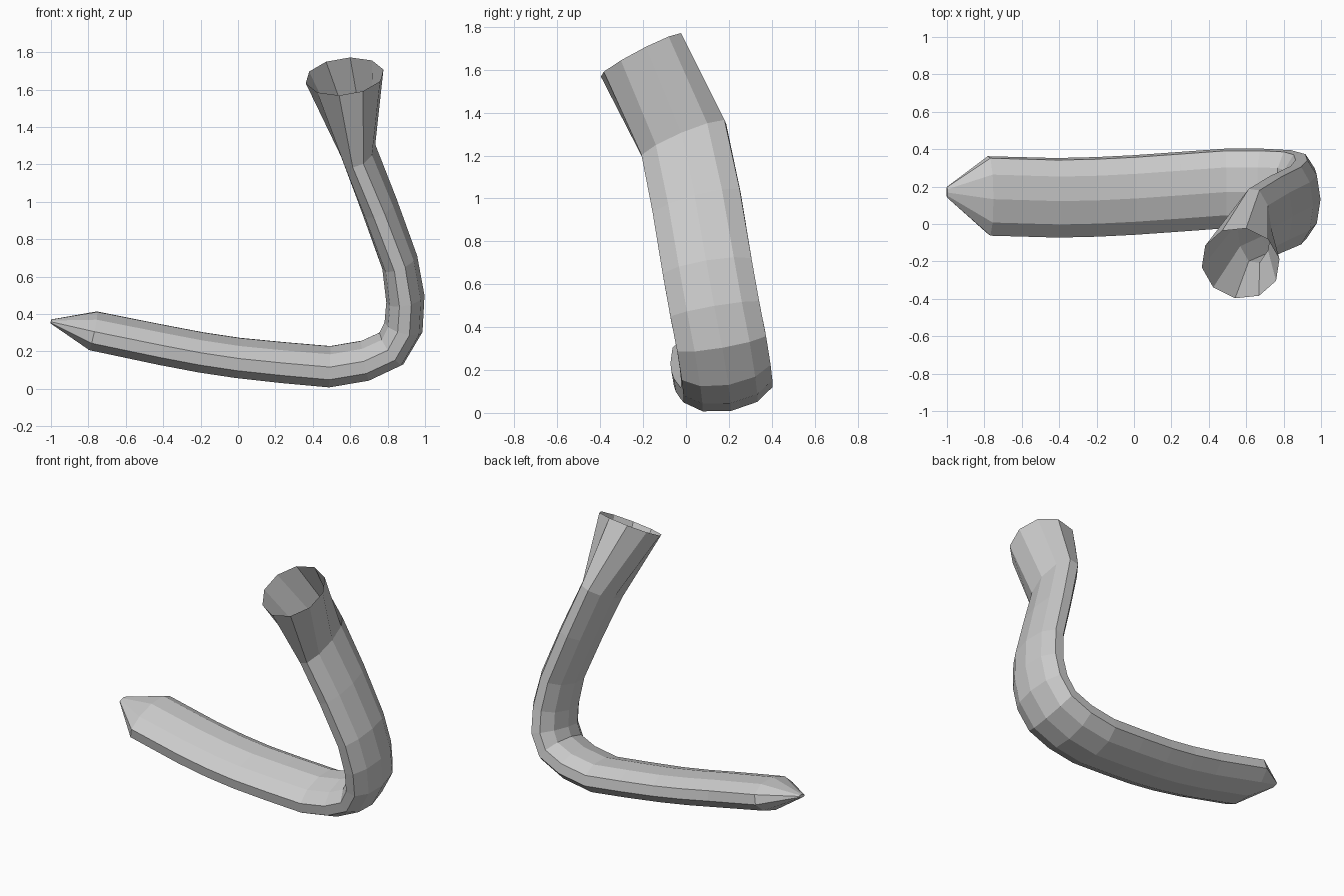
import bpy, bmesh
from math import sin, cos, radians, pi
from mathutils import Vector

if "Cube" in bpy.data.objects:
    bpy.data.objects.remove(bpy.data.objects["Cube"])

SIDES = 10
FLAT = Vector((0, 0.985, 0.17))      # wide axis of the flattened tube
NECK = Vector((0, 0.92, 0.39))
MOUTH = Vector((-0.17, 0.88, 0.44))

# centre, path angle in the front view, wide axis, half width, half thickness
RINGS = [
    ((-1.00, 0.17, 0.36), -13, FLAT, 0.030, 0.010),   # pointed tip
    ((-0.775, 0.15, 0.31), -13, FLAT, 0.221, 0.105),
    ((-0.41, 0.14, 0.235), -11, FLAT, 0.221, 0.108),
    ((-0.20, 0.145, 0.195), -9, FLAT, 0.221, 0.108),
    ((0.00, 0.155, 0.165), -8, FLAT, 0.221, 0.108),
    ((0.24, 0.172, 0.14), -6, FLAT, 0.221, 0.110),
    ((0.49, 0.19, 0.118), -2, FLAT, 0.221, 0.111),
    ((0.68, 0.19, 0.15), 12, FLAT, 0.221, 0.109),     # bend
    ((0.82, 0.183, 0.215), 36, FLAT, 0.221, 0.107),
    ((0.885, 0.165, 0.33), 75, FLAT, 0.221, 0.105),
    ((0.895, 0.135, 0.48), 101, FLAT, 0.221, 0.104),
    ((0.865, 0.10, 0.675), 112, FLAT, 0.221, 0.100),
    ((0.755, 0.05, 0.98), 112, Vector((0, 0.96, 0.26)), 0.221, 0.100),
    ((0.642, -0.01, 1.275), 112, NECK, 0.221, 0.098),
    ((0.57, -0.21, 1.67), 97, MOUTH, 0.215, 0.212),   # round open mouth
]


def add_ring(bm, centre, angle, wide, half_w, half_t):
    b = wide.normalized()
    a = radians(angle)
    n = Vector((-sin(a), 0, cos(a)))
    n = (n - b * n.dot(b)).normalized()
    verts = []
    for i in range(SIDES):
        t = 2 * pi * (i + 0.5) / SIDES
        verts.append(bm.verts.new(Vector(centre) + b * half_w * cos(t) + n * half_t * sin(t)))
    return verts


# flattened bent tube, closed tip, flared open mouth
bm = bmesh.new()
loops = [add_ring(bm, *r) for r in RINGS]
for lo, hi in zip(loops, loops[1:]):
    for i in range(SIDES):
        j = (i + 1) % SIDES
        bm.faces.new((lo[i], lo[j], hi[j], hi[i]))
bm.faces.new(loops[0][::-1])
bmesh.ops.recalc_face_normals(bm, faces=bm.faces[:])

mesh = bpy.data.meshes.new("bent_tube")
bm.to_mesh(mesh)
bm.free()
bpy.context.collection.objects.link(bpy.data.objects.new("bent_tube", mesh))
